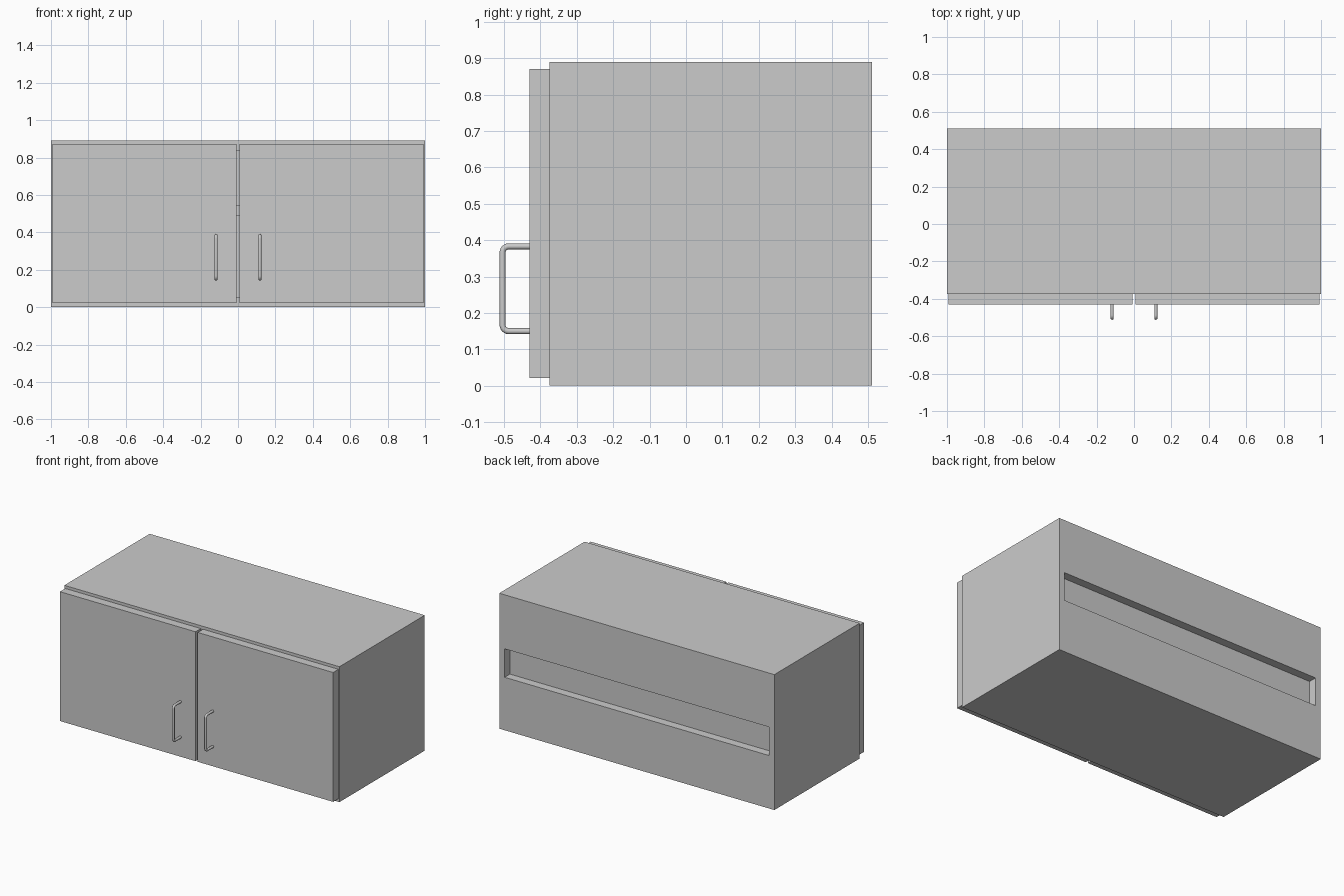
import bpy, bmesh, math
from mathutils import Vector

cube = bpy.data.objects.get("Cube")
if cube:
    bpy.data.objects.remove(cube, do_unlink=True)

grey = bpy.data.materials.new("cabinet_grey")
grey.use_nodes = True
COLOUR = (0.6, 0.6, 0.6, 1)
grey.diffuse_color = COLOUR
grey.node_tree.nodes["Principled BSDF"].inputs["Base Color"].default_value = COLOUR

BOARD = 0.055
FRONT, BACK, HEIGHT = -0.375, 0.511, 0.89


def box_mesh(low, high):
    """Axis-aligned box as a bmesh."""
    bm = bmesh.new()
    bmesh.ops.create_cube(bm, size=1)
    low, high = Vector(low), Vector(high)
    for v in bm.verts:
        v.co = (low + high) / 2 + v.co * (high - low)
    return bm


def finish(name, bm):
    bmesh.ops.recalc_face_normals(bm, faces=bm.faces)
    mesh = bpy.data.meshes.new(name)
    bm.to_mesh(mesh)
    bm.free()
    mesh.materials.append(grey)
    obj = bpy.data.objects.new(name, mesh)
    bpy.context.collection.objects.link(obj)
    return obj


def pocket(bm, side, depth, z_low, z_high):
    """Sink a rectangular pocket, one board in from the sides, into a y face."""
    bm.normal_update()
    face = max(bm.faces, key=lambda f: f.normal.y * side)
    bmesh.ops.inset_individual(bm, faces=[face], thickness=BOARD)
    middle = face.calc_center_median().z
    for v in face.verts:
        v.co.z = z_high if v.co.z > middle else z_low
    sunk = bmesh.ops.extrude_discrete_faces(bm, faces=[face])["faces"][0]
    for v in sunk.verts:
        v.co.y -= side * depth


# Carcass: open at the front, with a shallow recess across the back
bm = box_mesh((-1, FRONT, 0), (1, BACK, HEIGHT))
pocket(bm, -1, BACK - FRONT - 2 * BOARD, BOARD, HEIGHT - BOARD)
pocket(bm, 1, BOARD, 0.348, 0.535)
finish("carcass", bm)

# Inner shelf
finish("shelf", box_mesh((BOARD - 1, FRONT + 0.01, 0.491),
                         (1 - BOARD, BACK - 2 * BOARD, 0.546)))


def handle(name, x):
    """Round bar bent into a U, with rounded corners."""
    door_y, bar_y, low, high, r = -0.425, -0.504, 0.15, 0.383, 0.017
    points = [(door_y, low)]
    for cz, start in ((low + r, -90), (high - r, -180)):
        for i in range(7):
            a = math.radians(start - i * 15)
            points.append((bar_y + r + r * math.cos(a), cz + r * math.sin(a)))
    points.append((door_y, high))
    curve = bpy.data.curves.new(name, "CURVE")
    curve.dimensions = "3D"
    curve.bevel_depth = 0.0083
    curve.bevel_resolution = 4
    curve.use_fill_caps = True
    spline = curve.splines.new("POLY")
    spline.points.add(len(points) - 1)
    for p, (y, z) in zip(spline.points, points):
        p.co = (x, y, z, 1)
    curve.materials.append(grey)
    obj = bpy.data.objects.new(name, curve)
    bpy.context.collection.objects.link(obj)
    bpy.ops.object.select_all(action="DESELECT")
    obj.select_set(True)
    bpy.context.view_layer.objects.active = obj
    bpy.ops.object.convert(target="MESH")
    bpy.ops.object.shade_smooth_by_angle(angle=math.radians(40))


# Pair of doors with their handles
for name, side in (("left", 1), ("right", -1)):
    inner, outer = sorted((0.008 * side, 0.993 * side))
    finish(name + "_door", box_mesh((inner, -0.43, 0.021), (outer, FRONT, 0.871)))
    handle(name + "_handle", 0.117 * side)
